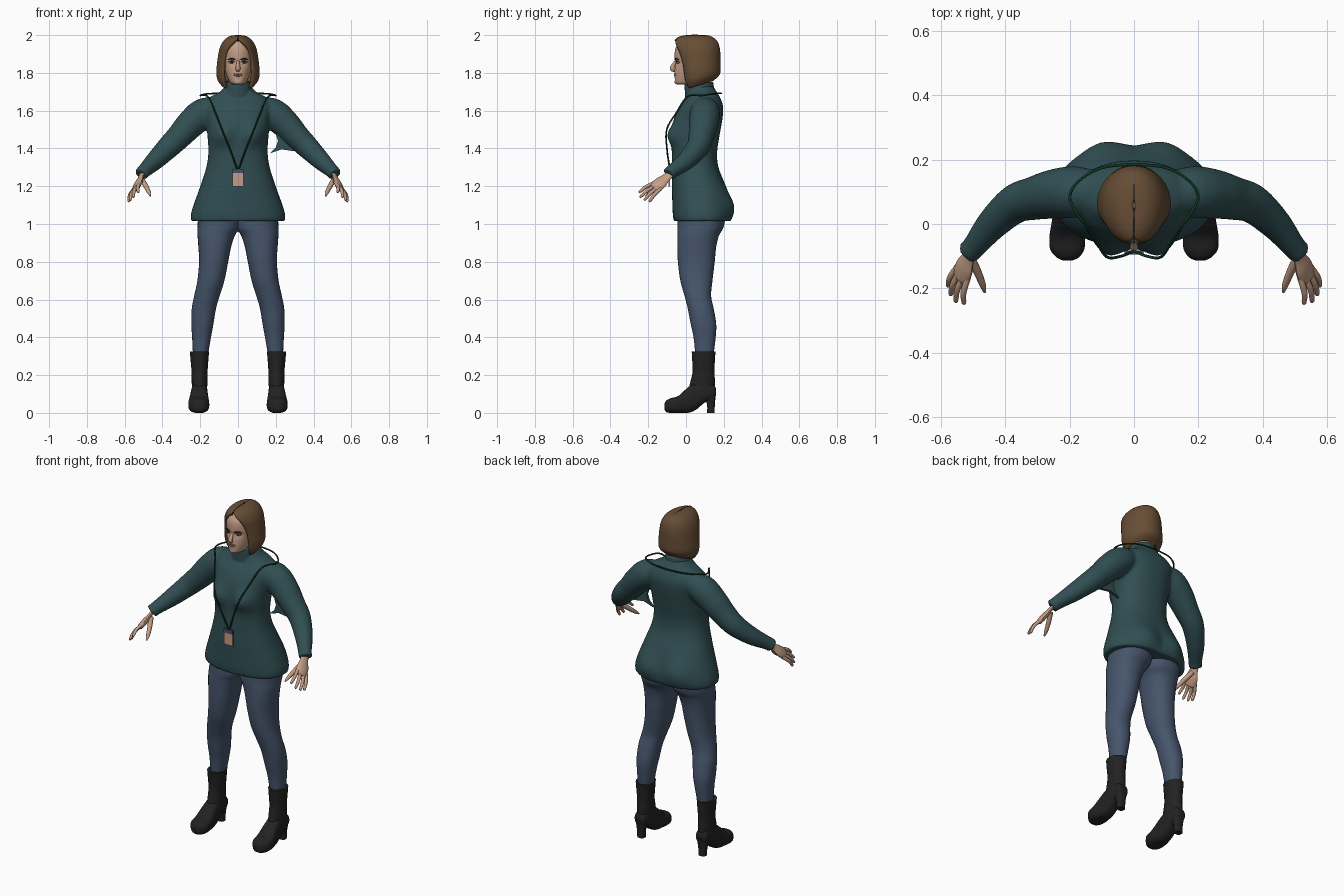
import bpy, bmesh
from math import sin, cos, pi, asin, exp, copysign
from mathutils import Vector

old = bpy.data.objects.get("Cube")
if old:
    bpy.data.objects.remove(old, do_unlink=True)


def material(name, *rgb):
    m = bpy.data.materials.new(name)
    m.use_nodes = True
    m.diffuse_color = (*rgb, 1)
    bsdf = m.node_tree.nodes["Principled BSDF"]
    bsdf.inputs["Base Color"].default_value = (*rgb, 1)
    bsdf.inputs["Roughness"].default_value = 0.8
    return m


TEAL = material("teal knit", .03, .077, .085)
DENIM = material("blue denim", .062, .092, .15)
BLACK = material("black leather", .016, .016, .016)
BROWN = material("brown hair", .135, .075, .036)
SKIN = material("skin", .55, .34, .235)
GREEN = material("green cord", .005, .04, .016)
DARK = material("dark brown", .03, .018, .012)
LIP = material("lip", .36, .17, .13)
WHITE = material("eye white", .55, .5, .46)
SLATE = material("slate clip", .06, .075, .13)


def spline(rows, steps):
    """Catmull-Rom interpolation through tuples of numbers."""
    out = []
    for i in range(len(rows) - 1):
        a, b, c, d = (rows[max(i - 1, 0)], rows[i], rows[i + 1], rows[min(i + 2, len(rows) - 1)])
        for k in range(steps):
            t = k / steps
            out.append(tuple(q + t / 2 * (r - p + t * (2*p - 5*q + 4*r - s + t * (3*q - p - 3*r + s)))
                             for p, q, r, s in zip(a, b, c, d)))
    return out + [tuple(rows[-1])]


def skin_rings(bm, rings, closed=True):
    vs = [[bm.verts.new(p) for p in r] for r in rings]
    n = len(vs[0])
    faces = []
    for a, b in zip(vs, vs[1:]):
        for j in range(n if closed else n - 1):
            k = (j + 1) % n
            faces.append(bm.faces.new((a[j], a[k], b[k], b[j])))
    if closed:
        faces += [bm.faces.new(vs[0]), bm.faces.new(vs[-1])]
    bmesh.ops.recalc_face_normals(bm, faces=faces)


def slices(bm, rows, steps=5, n=36, e=1.0, axis="z", bumps=()):
    """Loft of cross-sections: level, then low and high limit on both other axes."""
    rings = []
    for h, a0, a1, b0, b1 in spline(rows, steps):
        ring = []
        for j in range(n):
            t = 2 * pi * j / n
            c, s = (copysign(abs(f(t)) ** e, f(t)) for f in (cos, sin))
            a, b = (a0 + a1 + (a1 - a0) * c) / 2, (b0 + b1 + (b1 - b0) * s) / 2
            if axis == "z":
                for bx, bz, side, amp, r in bumps:
                    if s * side > 0:
                        d = ((abs(a) - bx) ** 2 + (h - bz) ** 2) / r ** 2
                        b += side * amp * exp(-d) * min(1, abs(s) * 2)
            ring.append((a, b, h) if axis == "z" else (a, h, b))
        rings.append(ring)
    skin_rings(bm, rings)


def tube(bm, path, steps=5, n=14, flat=1.0, ref=(1, 0, 1)):
    """Round or flattened tube along points of x, y, z, radius."""
    pts = spline(path, steps)
    rings = []
    for i, p in enumerate(pts):
        t = Vector(pts[min(i + 1, len(pts) - 1)][:3]) - Vector(pts[max(i - 1, 0)][:3])
        u = t.cross(Vector(ref)).normalized()
        v = u.cross(t).normalized()
        rings.append([Vector(p[:3]) + p[3] * (u * cos(2*pi*j/n) + v * flat * sin(2*pi*j/n))
                      for j in range(n)])
    skin_rings(bm, rings)


def ball(bm, centre, size):
    verts = bmesh.ops.create_uvsphere(bm, u_segments=16, v_segments=10, radius=1)["verts"]
    bmesh.ops.scale(bm, vec=size, verts=verts)
    bmesh.ops.translate(bm, vec=centre, verts=verts)


def box(bm, centre, size):
    verts = bmesh.ops.create_cube(bm, size=1)["verts"]
    bmesh.ops.scale(bm, vec=size, verts=verts)
    bmesh.ops.translate(bm, vec=centre, verts=verts)


def finish(name, bm, mat, mirror=False):
    me = bpy.data.meshes.new(name)
    bm.to_mesh(me)
    bm.free()
    me.materials.append(mat)
    ob = bpy.data.objects.new(name, me)
    bpy.context.collection.objects.link(ob)
    bpy.ops.object.select_all(action="DESELECT")
    ob.select_set(True)
    bpy.context.view_layer.objects.active = ob
    bpy.ops.object.shade_smooth_by_angle(angle=0.9)
    if mirror:
        ob.modifiers.new("mirror", "MIRROR").use_mirror_merge = False
    return ob


# Jacket: body and sleeves fused into one skin
bm = bmesh.new()
body = [(1.015, .25, -.065, .235), (1.05, .25, -.07, .24), (1.1, .236, -.072, .235),
        (1.2, .2, -.075, .21), (1.3, .168, -.074, .172), (1.38, .157, -.075, .165),
        (1.47, .162, -.072, .178), (1.55, .17, -.065, .192), (1.62, .18, -.035, .197),
        (1.67, .15, 0, .18), (1.7, .095, .005, .162), (1.73, .07, .01, .145)]
slices(bm, [(z, -w, w, f, b) for z, w, f, b in body], e=.88, n=48,
       bumps=[(.085, 1.47, -1, .04, .055), (.1, 1.1, 1, .028, .075)])
for s in (1, -1):
    tube(bm, [(s * x, y, z, r) for x, y, z, r in (
        (.1, .1, 1.61, .06), (.18, .1, 1.588, .08), (.25, .093, 1.53, .077), (.31, .08, 1.465, .068),
        (.37, .062, 1.405, .061), (.44, 0, 1.335, .05), (.495, -.068, 1.283, .038),
        (.515, -.09, 1.262, .038))], n=24, ref=(s, 0, 1))
jacket = finish("jacket", bm, TEAL)
rm = jacket.modifiers.new("fuse", "REMESH")
rm.mode, rm.voxel_size, rm.use_smooth_shade = "VOXEL", .009, True
sm = jacket.modifiers.new("soften", "SMOOTH")
sm.factor, sm.iterations = .5, 6

# Loose pointed fold beneath the left sleeve
bm = bmesh.new()
fold = [(.17, 1.375), (.23, 1.395), (.3, 1.385), (.32, 1.44), (.24, 1.49), (.2, 1.475), (.212, 1.44), (.2, 1.405)]
skin_rings(bm, [[(x, y, z) for x, z in fold] for y in (.06, .075)])
finish("sleeve_fold", bm, TEAL)

# Collar
bm = bmesh.new()
slices(bm, [(z, -w, w, f, b) for z, w, f, b in (
    (1.67, .088, -.005, .16), (1.7, .078, -.006, .15), (1.745, .07, -.008, .145), (1.752, .062, 0, .137))])
finish("collar", bm, TEAL)

# Jeans
bm = bmesh.new()
slices(bm, [(.3, .16, .238, .05, .145), (.4, .143, .243, .04, .157), (.47, .13, .247, .025, .16),
            (.55, .117, .245, .01, .147), (.62, .097, .232, -.008, .133), (.7, .072, .215, -.03, .14),
            (.8, .052, .206, -.043, .152), (.88, .036, .21, -.046, .16), (.94, .016, .214, -.046, .175),
            (.98, -.01, .214, -.046, .198), (1.04, -.02, .212, -.044, .21)], e=.92)
finish("jeans", bm, DENIM, True)

# Boots: shaft, foot and tapered heel
bm = bmesh.new()
slices(bm, [(.1, .165, .242, .01, .15), (.16, .162, .245, .022, .154), (.22, .161, .246, .035, .15),
            (.29, .156, .252, .032, .154), (.326, .153, .255, .03, .156)])
slices(bm, [(.158, .18, .23, .09, .13), (.145, .17, .24, .075, .15), (.1, .163, .245, .055, .165),
            (.05, .16, .25, .015, .16), (.01, .157, .255, 0, .135), (-.04, .152, .263, 0, .09),
            (-.08, .155, .26, 0, .078), (-.104, .172, .24, .004, .066), (-.113, .19, .222, .015, .05)],
       e=.75, axis="y")
slices(bm, [(0, .183, .227, .112, .152), (.05, .18, .23, .11, .153), (.11, .168, .242, .085, .16)], e=.7)
finish("boots", bm, BLACK, True)

# Hands
bm = bmesh.new()
tube(bm, [(.505, -.075, 1.273, .024), (.515, -.105, 1.246, .026), (.527, -.135, 1.218, .037),
          (.538, -.165, 1.193, .034), (.54, -.172, 1.187, .022)], flat=.45)
across = Vector((.58, .6, -.55))
tips = [(.53, -.25, 1.168), (.556, -.244, 1.142), (.572, -.222, 1.126), (.58, -.195, 1.118)]
for k, tip in zip((-.028, -.009, .01, .028), tips):
    base = Vector((.533, -.15, 1.203)) + across * k
    mid = base.lerp(Vector(tip), .55) + Vector((.006, 0, .006))
    tube(bm, [(*base, .01), (*mid, .0095), (*base.lerp(Vector(tip), .92), .0075), (*tip, .003)], n=10)
tube(bm, [(.508, -.105, 1.235, .014), (.486, -.15, 1.197, .013), (.47, -.19, 1.165, .01),
          (.464, -.212, 1.148, .004)], n=10)
finish("hands", bm, SKIN, True)

# Head, with eye sockets pressed in, and nose
bm = bmesh.new()
skull = [(1.738, .022, -.045, .03), (1.747, .04, -.06, .06), (1.78, .058, -.062, .1), (1.81, .067, -.061, .12),
         (1.85, .075, -.057, .13), (1.88, .077, -.06, .135), (1.93, .072, -.056, .13), (1.97, .045, -.03, .11)]
slices(bm, [(z, -w, w, f, b) for z, w, f, b in skull], n=48,
       bumps=[(.033, 1.855, -1, -.008, .016), (0, 1.765, -1, -.004, .01)])
tube(bm, [(0, -.05, 1.87, .006), (0, -.062, 1.848, .009), (0, -.072, 1.83, .012),
          (0, -.069, 1.818, .012), (0, -.055, 1.812, .006)])
finish("head", bm, SKIN)

# Face details
for name, mat, spot, size in (("eyes", WHITE, (.033, -.041, 1.855), (.014, .008, .006)),
                              ("irises", DARK, (.033, -.047, 1.855), (.006, .004, .006))):
    bm = bmesh.new()
    ball(bm, spot, size)
    finish(name, bm, mat, True)
bm = bmesh.new()
tube(bm, [(.015, -.058, 1.87, .003), (.035, -.053, 1.876, .004), (.055, -.039, 1.869, .002)], n=8, ref=(0, 0, 1))
tube(bm, [(.018, -.049, 1.859, .002), (.033, -.05, 1.863, .002), (.049, -.038, 1.857, .002)], n=8, ref=(0, 0, 1))
finish("brows_and_lashes", bm, DARK, True)
bm = bmesh.new()
for z in (1.794, 1.786):
    ball(bm, (0, -.057, z), (.022, .008, .005))
finish("lips", bm, LIP)

# Bob of hair: open-fronted rings, last value is the half width of the opening
bm = bmesh.new()
rows = [(1.72, .085, -.01, .145, .066), (1.755, .108, -.025, .17, .074), (1.8, .115, -.035, .182, .077),
        (1.85, .111, -.045, .183, .075), (1.9, .104, -.058, .182, .065), (1.935, .096, -.066, .178, .05),
        (1.965, .08, -.062, .168, .024), (1.985, .06, -.045, .148, .002), (1.997, .035, -.01, .12, .001),
        (2.0, .004, .04, .07, 0)]
rings = []
for z, w, f, b, gap in spline(rows, 4):
    start = asin(max(0, min(.95, gap / w)))
    ring = []
    for j in range(41):
        t = start + (2 * pi - 2 * start) * j / 40
        y = .06 - cos(t) * ((.06 - f) if cos(t) > 0 else (b - .06))
        lift = max(0, (y - .02) * .3) * max(0, min(1, (1.8 - z) / .08))
        ring.append((w * sin(t), y, z + lift))
    rings.append(ring)
skin_rings(bm, rings, closed=False)
bmesh.ops.remove_doubles(bm, verts=bm.verts[:], dist=.0005)
bmesh.ops.recalc_face_normals(bm, faces=bm.faces[:])
hair = finish("hair", bm, BROWN)
hair.modifiers.new("thickness", "SOLIDIFY").thickness = .014
bm = bmesh.new()
tube(bm, [(0, -.06, 1.968, .002), (0, -.042, 1.987, .002), (0, 0, 1.998, .002), (0, .06, 2.0, .002),
          (0, .125, 1.996, .002)], n=6, ref=(1, 0, 0))
finish("hair_parting", bm, DARK)

# Lanyard cord, clip and card
bm = bmesh.new()
tube(bm, [(x, y, z, .0045) for x, y, z in (
    (0, .186, 1.692), (.1, .175, 1.692), (.17, .135, 1.688), (.2, .085, 1.68), (.175, .03, 1.682),
    (.15, -.005, 1.662), (.12, -.05, 1.59), (.085, -.102, 1.5), (.04, -.1, 1.39), (.004, -.085, 1.29))],
    n=8, ref=(.3, .2, 1))
finish("lanyard", bm, GREEN, True)
bm = bmesh.new()
box(bm, (0, -.088, 1.235), (.058, .008, .075))
finish("card", bm, SKIN)
bm = bmesh.new()
box(bm, (0, -.089, 1.28), (.058, .012, .022))
finish("card_clip", bm, SLATE)
